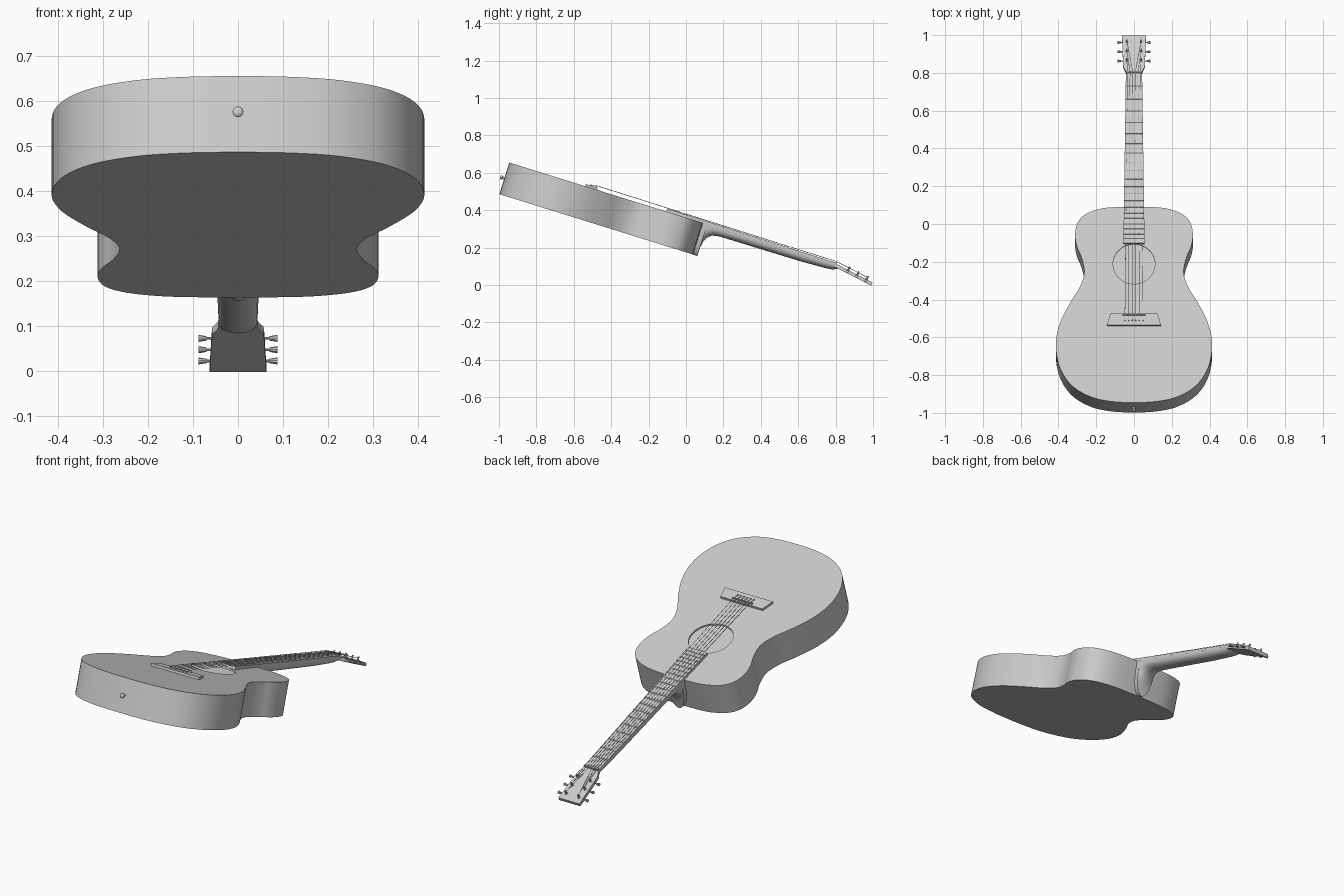
import bpy, bmesh
from math import radians, sin, cos, pi
from mathutils import Matrix, Vector

if "Cube" in bpy.data.objects:
    bpy.data.objects.remove(bpy.data.objects["Cube"])

# Guitar frame: x across, y along the neck from the tail, z out of the top
M = Matrix.Translation((0, -0.945, 0.655)) @ Matrix.Rotation(radians(-17.3), 4, 'X')
HEAD = M @ Matrix.Translation((0, 1.827, 0.003)) @ Matrix.Rotation(radians(-9.8), 4, 'X')


def finish(name, bm, frame=M, smooth=True):
    bmesh.ops.recalc_face_normals(bm, faces=bm.faces)
    bm.transform(frame)
    me = bpy.data.meshes.new(name)
    bm.to_mesh(me)
    bm.free()
    ob = bpy.data.objects.new(name, me)
    bpy.context.collection.objects.link(ob)
    if smooth:
        bpy.ops.object.select_all(action='DESELECT')
        ob.select_set(True)
        bpy.context.view_layer.objects.active = ob
        bpy.ops.object.shade_smooth_by_angle(angle=radians(35))
    return ob


def loft(bm, rings):
    rows = [[bm.verts.new(p) for p in r] for r in rings]
    n = len(rows[0])
    for a, b in zip(rows, rows[1:]):
        for i in range(n):
            bm.faces.new((a[i], a[(i + 1) % n], b[(i + 1) % n], b[i]))
    bm.faces.new(rows[0])
    bm.faces.new(rows[-1])


def prism(bm, outline, z0, z1):
    loft(bm, [[(x, y, z) for x, y in outline] for z in (z0, z1)])


def mirrored(half):
    return half + [(-x, y) for x, y in reversed(half) if x > 1e-6]


def rod(bm, p, q, r, r2=None, seg=10):
    p, q = Vector(p), Vector(q)
    d = q - p
    m = Matrix.Translation((p + q) / 2) @ d.to_track_quat('Z', 'Y').to_matrix().to_4x4()
    bmesh.ops.create_cone(bm, cap_ends=True, segments=seg, radius1=r,
                          radius2=r if r2 is None else r2, depth=d.length, matrix=m)


def spline(pts, steps):
    v = [Vector(p) for p in pts]
    v = [Vector((-v[1].x, v[1].y))] + v + [Vector((-v[-2].x, v[-2].y))]
    out = []
    for a, b, c, d in zip(v, v[1:], v[2:], v[3:]):
        for k in range(steps):
            t = k / steps
            p = 0.5 * (2 * b + (c - a) * t + (2 * a - 5 * b + 4 * c - d) * t**2
                       + (3 * b - a - 3 * c + d) * t**3)
            out.append((p.x, p.y))
    return out + [tuple(v[-2])]


# Hollow body with round sound hole
half = [(0, 0), (0.12, 0.006), (0.23, 0.032), (0.33, 0.095), (0.393, 0.195), (0.414, 0.32),
        (0.392, 0.44), (0.337, 0.555), (0.287, 0.64), (0.263, 0.72), (0.277, 0.80),
        (0.302, 0.865), (0.312, 0.93), (0.297, 1.0), (0.25, 1.048), (0.17, 1.076), (0.08, 1.084), (0, 1.085)]
bm = bmesh.new()
prism(bm, mirrored(spline(half, 5)), -0.177, 0)
body = finish("body", bm, smooth=False)
bm = bmesh.new()
rod(bm, (0, 0.768, -0.06), (0, 0.768, 0.06), 0.111, seg=64)
cutter = finish("sound_hole_cutter", bm, smooth=False)
cutter.hide_render = True
sol = body.modifiers.new("walls", 'SOLIDIFY')
sol.thickness, sol.offset, sol.use_even_offset = 0.01, -1, True
cut = body.modifiers.new("sound_hole", 'BOOLEAN')
cut.object, cut.operation, cut.solver = cutter, 'DIFFERENCE', 'EXACT'
bpy.context.view_layer.objects.active = body
for m in ("walls", "sound_hole"):
    bpy.ops.object.modifier_apply(modifier=m)
bpy.data.objects.remove(cutter)
bpy.ops.object.select_all(action='DESELECT')
body.select_set(True)
bpy.ops.object.shade_smooth_by_angle(angle=radians(35))


# Fingerboard measurements
def board_w(u):
    return 0.056 + (0.043 - 0.056) * (u - 0.88) / (1.827 - 0.88)


def board_z(u):
    return 0.016 - 0.008 * (u - 0.88) / (1.827 - 0.88)


# Neck with curved heel
rings = []
for u, d in [(1.078, 0.178), (1.108, 0.178), (1.109, 0.13), (1.116, 0.095), (1.13, 0.068), (1.152, 0.05),
             (1.19, 0.043), (1.4, 0.042), (1.64, 0.041), (1.78, 0.036), (1.815, 0.033), (1.845, 0.022)]:
    w, top = board_w(u), min(0.0, board_z(u) - 0.01)
    rings.append([(w * cos(pi * k / 16), u, top - (d + top) * sin(pi * k / 16) ** 0.8) for k in range(17)])
bm = bmesh.new()
loft(bm, rings)
finish("neck", bm)

# Fingerboard
bm = bmesh.new()
loft(bm, [[(-board_w(u), u, lo), (board_w(u), u, lo), (board_w(u), u, board_z(u)), (-board_w(u), u, board_z(u))]
          for u, lo in ((0.88, -0.001), (1.827, -0.004))])
finish("fingerboard", bm, smooth=False)

# Frets spaced along the scale length
bm = bmesh.new()
for i in range(1, 21):
    u = 1.827 - 1.347 * (1 - 2 ** (-i / 12))
    w, z = board_w(u), board_z(u)
    rod(bm, (-w, u, z), (w, u, z), 0.0025, seg=8)
finish("frets", bm)


def box(bm, x, y0, y1, z0, z1):
    prism(bm, [(-x, y0), (x, y0), (x, y1), (-x, y1)], z0, z1)


# Nut, bridge and saddle
bm = bmesh.new()
box(bm, 0.043, 1.825, 1.834, -0.004, 0.014)
finish("nut", bm, smooth=False)
bm = bmesh.new()
prism(bm, mirrored([(0.143, 0.425), (0.125, 0.492)]), -0.001, 0.012)
finish("bridge", bm, smooth=False)
bm = bmesh.new()
box(bm, 0.06, 0.478, 0.484, 0.01, 0.02)
finish("saddle", bm, smooth=False)

# Headstock
bm = bmesh.new()
prism(bm, mirrored([(0.043, 0.0), (0.046, 0.015), (0.056, 0.035), (0.058, 0.05), (0.063, 0.222)]), -0.018, 0)
finish("headstock", bm, HEAD, smooth=False)

# Tuners: post, shaft and button on both sides
posts = []
bm = bmesh.new()
for s in (-1, 1):
    for v in (0.075, 0.13, 0.185):
        rod(bm, (s * 0.038, v, -0.002), (s * 0.038, v, 0.02), 0.0045)
        rod(bm, (s * 0.038, v, 0), (s * 0.038, v, 0.003), 0.008)
        rod(bm, (s * 0.05, v, -0.009), (s * 0.074, v, -0.009), 0.003)
        rod(bm, (s * 0.07, v, -0.009), (s * 0.088, v, -0.009), 0.005, 0.008)
        posts.append(M.inverted() @ HEAD @ Vector((s * 0.038, v, 0.012)))
finish("tuners", bm, HEAD)
posts = posts[:3] + posts[:2:-1]

# Strings and bridge pins
strings, pins = bmesh.new(), bmesh.new()
for i in range(6):
    t = i / 2.5 - 1
    saddle, nut, pin = (t * 0.048, 0.481, 0.021), (t * 0.035, 1.829, 0.015), (t * 0.048, 0.452, 0.012)
    for a, b in ((pin, saddle), (saddle, nut), (nut, posts[i])):
        rod(strings, a, b, 0.0016 - 0.0001 * i, seg=6)
    rod(pins, (t * 0.048, 0.452, 0.01), (t * 0.048, 0.452, 0.018), 0.005, 0.003)
finish("strings", strings)
finish("bridge_pins", pins)

# Strap button on the tail
bm = bmesh.new()
rod(bm, (0, 0.004, -0.088), (0, -0.014, -0.088), 0.008, 0.006, 16)
bmesh.ops.create_uvsphere(bm, u_segments=16, v_segments=10, radius=0.012,
                          matrix=Matrix.Translation((0, -0.016, -0.088)) @ Matrix.Diagonal((1, 0.6, 1, 1)))
finish("strap_button", bm)
